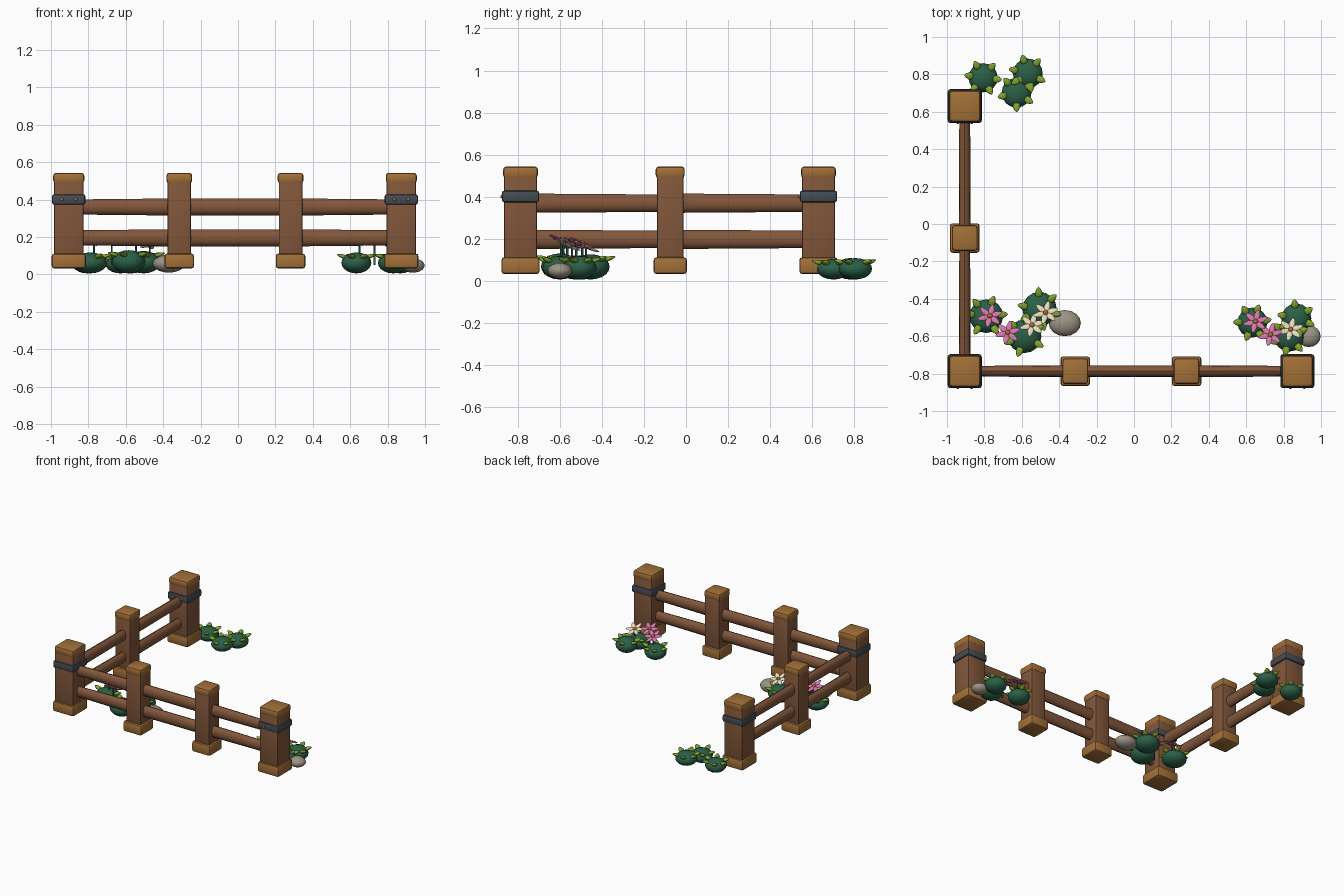
import bpy, bmesh, math, random
from mathutils import Matrix, Vector

random.seed(4)
if "Cube" in bpy.data.objects:
    bpy.data.objects.remove(bpy.data.objects["Cube"])


def material(name, srgb):
    m = bpy.data.materials.new(name)
    col = [((c + 0.055) / 1.055) ** 2.4 for c in srgb] + [1]
    m.use_nodes = True
    m.diffuse_color = col
    m.node_tree.nodes["Principled BSDF"].inputs["Base Color"].default_value = col
    return m


WOOD = material("brown wood", (0.51, 0.34, 0.23))
TRIM = material("golden wood", (0.64, 0.44, 0.22))
IRON = material("dark iron", (0.27, 0.30, 0.33))
COPPER = material("copper", (0.66, 0.43, 0.20))
BUSH = material("deep green", (0.17, 0.38, 0.28))
LEAF = material("leaf green", (0.50, 0.64, 0.18))
PINK = material("pink petal", (0.85, 0.46, 0.66))
CREAM = material("cream petal", (0.91, 0.86, 0.74))
STONE = material("warm grey stone", (0.61, 0.58, 0.52))


def finish(name, bm, mat, smooth=None):
    mesh = bpy.data.meshes.new(name)
    bm.to_mesh(mesh)
    bm.free()
    mesh.materials.append(mat)
    ob = bpy.data.objects.new(name, mesh)
    bpy.context.collection.objects.link(ob)
    if smooth:
        bpy.ops.object.select_all(action='DESELECT')
        ob.select_set(True)
        bpy.context.view_layer.objects.active = ob
        bpy.ops.object.shade_smooth_by_angle(angle=math.radians(smooth))
    return ob


def box(name, x, y, size, z0, z1, mat, bevel):
    bm = bmesh.new()
    place = Matrix.Translation((x, y, (z0 + z1) / 2)) @ Matrix.Diagonal((*size, z1 - z0, 1))
    bmesh.ops.create_cube(bm, size=1, matrix=place)
    bmesh.ops.bevel(bm, geom=bm.edges[:], offset=bevel, segments=2, affect='EDGES', profile=0.5)
    return finish(name, bm, mat, 35)


def ball(bm, matrix, u=16, v=10):
    return bmesh.ops.create_uvsphere(bm, u_segments=u, v_segments=v, radius=1, matrix=matrix)["verts"]


# Posts: shaft, foot, cap, and an iron band with rivets on the large ones
def post(name, x, y, large):
    body, foot, cap = (0.156, 0.182, 0.166) if large else (0.126, 0.158, 0.138)
    box(name + "_shaft", x, y, (body, body), 0.06, 0.51, WOOD, 0.006)
    box(name + "_foot", x, y, (foot, foot), 0.032, 0.112, TRIM, 0.014)
    box(name + "_cap", x, y, (cap, cap), 0.487, 0.544, TRIM, 0.016)
    if large:
        box(name + "_band", x, y, (0.178, 0.178), 0.373, 0.429, IRON, 0.012)
        bm = bmesh.new()
        for side in (-1, 1):
            ball(bm, Matrix.Translation((x + side * 0.037, y - 0.089, 0.401))
                 @ Matrix.Diagonal((0.009, 0.006, 0.009, 1)), 8, 6)
        finish(name + "_rivets", bm, COPPER, 60)


# Rails: oval tapered bars between two points
def rail(name, start, end, r0, r1):
    a, b = Vector(start), Vector(end)
    d = b - a
    bm = bmesh.new()
    bmesh.ops.create_cone(bm, cap_ends=True, segments=12, radius1=r0, radius2=r1, depth=d.length)
    bm.transform(Matrix.Translation((a + b) / 2) @ d.to_track_quat('Z', 'Y').to_matrix().to_4x4())
    thin = Vector((-d.y, d.x, 0)).normalized()
    for v in bm.verts:
        off = (v.co - a).dot(thin)
        v.co -= thin * off * 0.3
    finish(name, bm, WOOD, 40)


LEFT, FRONT = -0.905, -0.787
front_x = [LEFT, -0.314, 0.281, 0.873]
side_y = [FRONT, -0.075, 0.63]
for i, x in enumerate(front_x):
    post(f"front_post_{i}", x, FRONT, i in (0, 3))
for i, y in enumerate(side_y[1:]):
    post(f"side_post_{i}", LEFT, y, i == 1)
tapers = [(0.040, 0.046), (0.045, 0.045), (0.046, 0.040)]
for i, (r0, r1) in enumerate(tapers):
    for z, level in ((0.361, "upper"), (0.196, "lower")):
        rail(f"front_{level}_rail_{i}", (front_x[i], FRONT, z), (front_x[i + 1], FRONT, z), r0, r1)
for i in range(2):
    for z, level in ((0.369, "upper"), (0.197, "lower")):
        rail(f"side_{level}_rail_{i}", (LEFT, side_y[i], z), (LEFT, side_y[i + 1], z), 0.046, 0.041)


# Pointed blade used for leaves and petals, base at the origin along +x
def blade(bm, matrix, length, width, thick, tip):
    verts = ball(bm, Matrix.Diagonal((1, 1, 1, 1)), 8, 6)
    for v in verts:
        t = (v.co.x + 1) / 2
        taper = 1 - tip * t * t
        v.co = matrix @ Vector((t * length, v.co.y * width * taper, v.co.z * thick * taper))


# Bushes: squashed mounds ringed by leaves that point up and out
def bush(name, x, y, r, h, turn):
    bm = bmesh.new()
    ball(bm, Matrix.Translation((x, y, h)) @ Matrix.Diagonal((r, r, h - 0.006, 1)))
    finish(name + "_mound", bm, BUSH, 60)
    bm = bmesh.new()
    for k in range(6):
        a = turn + k * math.tau / 6 + random.uniform(-0.2, 0.2)
        place = (Matrix.Translation((x, y, h * 1.45)) @ Matrix.Rotation(a, 4, 'Z')
                 @ Matrix.Translation((r * 0.62, 0, 0)) @ Matrix.Rotation(-0.3, 4, 'Y'))
        blade(bm, place, r * 0.72, 0.024, 0.013, 0.6)
    finish(name + "_leaves", bm, LEAF, 60)


bushes = [(-0.807, 0.782, 0.078, 0.057), (-0.568, 0.805, 0.08, 0.057), (-0.628, 0.702, 0.08, 0.055),
          (-0.79, -0.493, 0.09, 0.062), (-0.505, -0.455, 0.092, 0.066), (-0.585, -0.60, 0.09, 0.068),
          (0.633, -0.527, 0.08, 0.062), (0.868, -0.505, 0.08, 0.062), (0.83, -0.60, 0.082, 0.062)]
for i, (x, y, r, h) in enumerate(bushes):
    bush(f"bush_{i}", x, y, r, h, i * 0.7)


# Flowers: stem, six petals and a centre, leaning towards the back
def flower(name, x, y, z, mat):
    tilt = Matrix.Translation((x, y, z)) @ Matrix.Rotation(math.radians(-24), 4, 'X')
    bm = bmesh.new()
    for k in range(6):
        place = tilt @ Matrix.Rotation(k * math.tau / 6 + 0.3, 4, 'Z') @ Matrix.Rotation(-0.1, 4, 'Y')
        blade(bm, place, 0.07, 0.018, 0.007, 0.35)
    finish(name + "_petals", bm, mat, 60)
    bm = bmesh.new()
    ball(bm, tilt @ Matrix.Translation((0, 0, 0.006)) @ Matrix.Diagonal((0.014, 0.014, 0.01, 1)), 10, 6)
    finish(name + "_centre", bm, COPPER, 60)
    bm = bmesh.new()
    bmesh.ops.create_cone(bm, cap_ends=True, segments=6, radius1=0.006, radius2=0.005,
                          depth=z - 0.05, matrix=Matrix.Translation((x, y, (z + 0.05) / 2)))
    finish(name + "_stem", bm, BUSH, 60)


flowers = [(-0.77, -0.493, 0.175, PINK), (-0.675, -0.582, 0.185, PINK), (-0.545, -0.542, 0.175, CREAM),
           (-0.472, -0.475, 0.158, CREAM), (0.65, -0.522, 0.175, PINK), (0.73, -0.593, 0.185, PINK),
           (0.838, -0.565, 0.165, CREAM)]
for i, (x, y, z, mat) in enumerate(flowers):
    flower(f"flower_{i}", x, y, z, mat)

# Stones
for i, (x, y, rx, ry, rz) in enumerate([(-0.37, -0.53, 0.086, 0.07, 0.048), (0.935, -0.6, 0.063, 0.058, 0.038)]):
    bm = bmesh.new()
    ball(bm, Matrix.Translation((x, y, rz + 0.01)) @ Matrix.Diagonal((rx, ry, rz, 1)))
    finish(f"stone_{i}", bm, STONE, 60)
